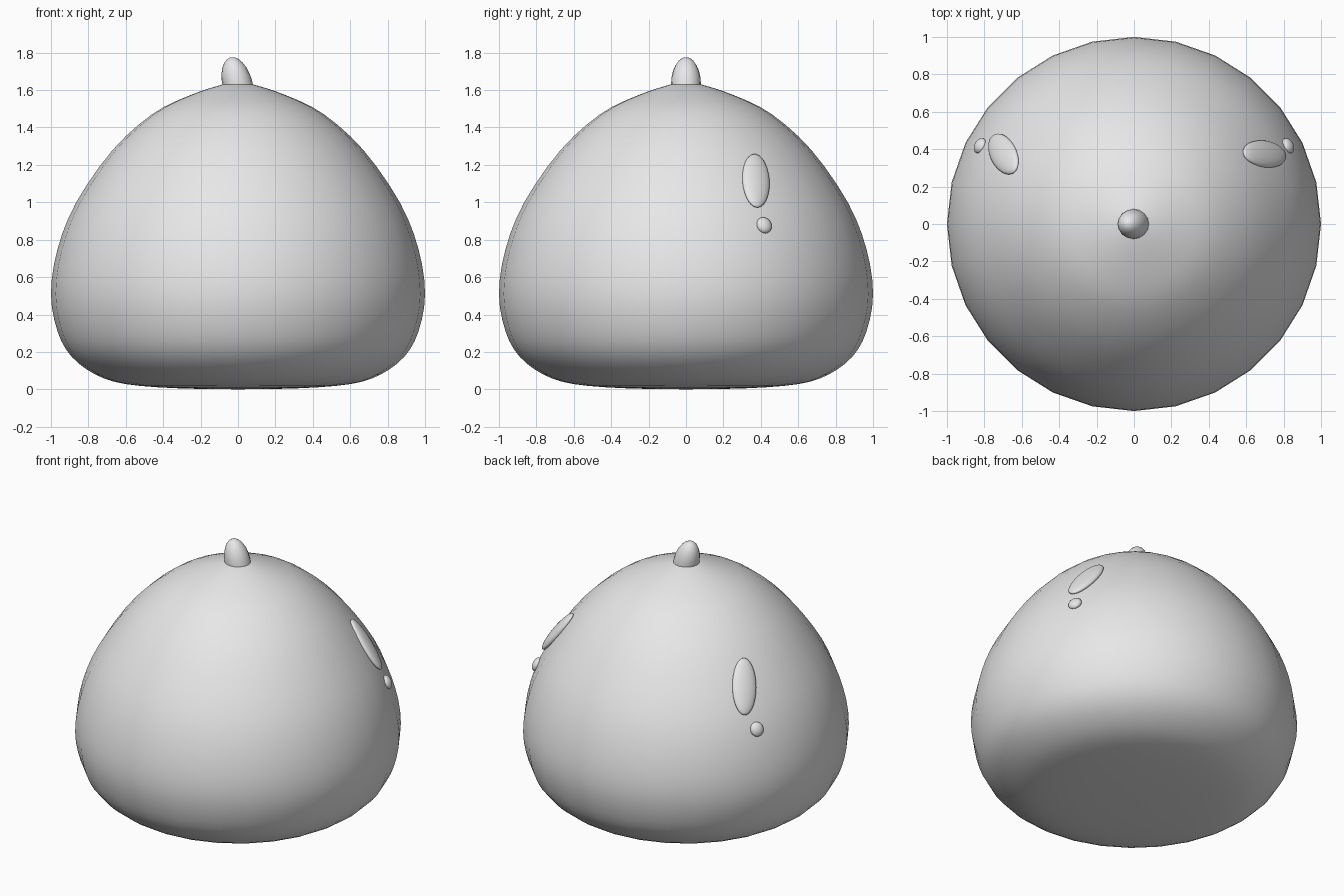
import bpy
import bmesh
import math
from mathutils import Matrix, Vector

if "Cube" in bpy.data.objects:
    bpy.data.objects.remove(bpy.data.objects["Cube"])

grey = bpy.data.materials.new("plain_grey")
grey.diffuse_color = (0.8, 0.8, 0.8, 1.0)
grey.use_nodes = True
grey.node_tree.nodes["Principled BSDF"].inputs["Base Color"].default_value = grey.diffuse_color


def add_object(name, bm):
    """Turn a bmesh into a smooth-shaded grey object."""
    mesh = bpy.data.meshes.new(name)
    bmesh.ops.recalc_face_normals(bm, faces=bm.faces)
    for face in bm.faces:
        face.smooth = True
    bm.to_mesh(mesh)
    bm.free()
    mesh.materials.append(grey)
    obj = bpy.data.objects.new(name, mesh)
    bpy.context.collection.objects.link(obj)
    return obj


def smooth_curve(points, steps):
    """Catmull-Rom curve through (radius, height) points."""
    pts = [Vector(p) for p in points]
    pts = [2 * pts[0] - pts[1]] + pts + [2 * pts[-1] - pts[-2]]
    out = []
    for a, b, c, d in zip(pts, pts[1:], pts[2:], pts[3:]):
        for i in range(steps):
            t = i / steps
            out.append(0.5 * (2 * b + (c - a) * t + (2 * a - 5 * b + 4 * c - d) * t * t
                              + (3 * b - a - 3 * c + d) * t ** 3))
    return out + [pts[-2]]


def ellipsoid(name, centre, axes, radii, segments, rings):
    """Ellipsoid whose local axes and radii are given."""
    bm = bmesh.new()
    bmesh.ops.create_uvsphere(bm, u_segments=segments, v_segments=rings, radius=1)
    cols = [Vector(a).normalized() * r for a, r in zip(axes, radii)]
    rot = Matrix(cols).transposed().to_4x4()
    bmesh.ops.transform(bm, matrix=Matrix.Translation(centre) @ rot, verts=bm.verts)
    return add_object(name, bm)


# Body: plump dome turned around the vertical axis with 28 sides
SIDES = 28
profile = smooth_curve([(0, 0.0), (0.33, 0.006), (0.60, 0.028), (0.76, 0.078),
                        (0.89, 0.175), (0.965, 0.31), (1.0, 0.51), (0.965, 0.75),
                        (0.865, 1.0), (0.67, 1.28), (0.46, 1.47), (0.275, 1.565),
                        (0.09, 1.628), (0, 1.64)], 3)
bm = bmesh.new()
verts = [bm.verts.new((r, 0, z)) for r, z in profile]
edges = [bm.edges.new(pair) for pair in zip(verts, verts[1:])]
bmesh.ops.spin(bm, geom=verts + edges, cent=(0, 0, 0), axis=(0, 0, 1),
               angle=math.tau, steps=SIDES, use_duplicate=False)
bmesh.ops.remove_doubles(bm, verts=bm.verts, dist=0.0005)
add_object("body", bm)

# Tip: small egg on top, leaning to the left
lean = math.radians(15)
ellipsoid("tip", (-0.002, 0, 1.63),
          [(math.cos(lean), 0, math.sin(lean)), (0, 1, 0),
           (-math.sin(lean), 0, math.cos(lean))], (0.08, 0.08, 0.15), 16, 12)

# Eyes: flat ovals lying on the dome, each with its own lean
for side, long_axis in (("right", (-0.62, 0, 0.785)), ("left", (0.352, -0.503, 0.79))):
    s = 1 if side == "right" else -1
    long_axis = Vector(long_axis).normalized()
    normal = Vector((s * 0.72, 0.39, 0.57)).normalized()
    ellipsoid(side + "_eye", (s * 0.698, 0.374, 1.115),
              [normal.cross(long_axis), long_axis, normal], (0.078, 0.18, 0.03), 32, 16)

    # Cheek dots: little round buttons under the eyes
    normal = Vector((s * 0.81, 0.415, 0.41)).normalized()
    across = normal.cross(Vector((0, 0, 1))).normalized()
    ellipsoid(side + "_cheek_dot", (s * 0.823, 0.418, 0.877),
              [across, normal.cross(across), normal], (0.043, 0.046, 0.026), 20, 12)
